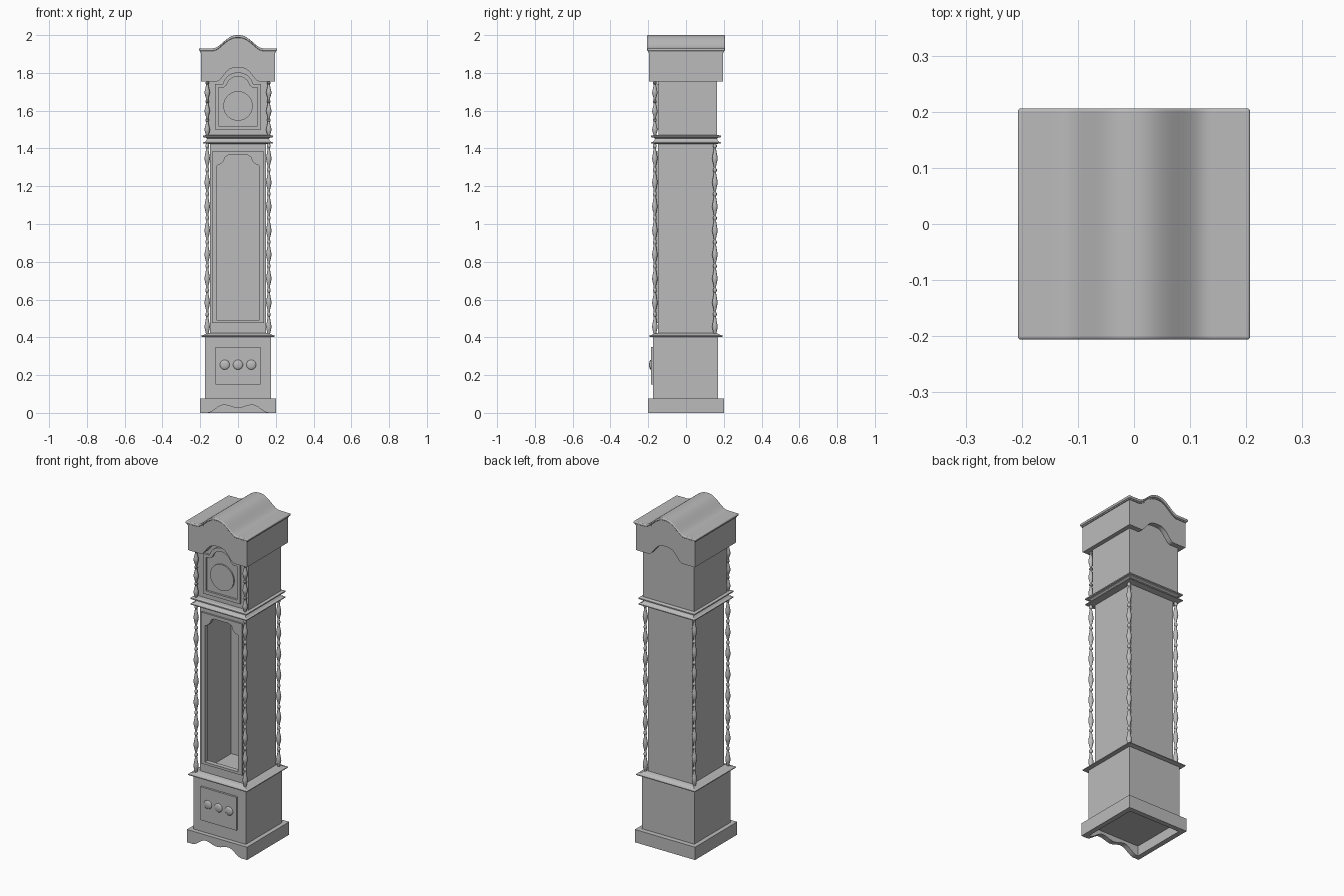
import bpy, bmesh, math
from mathutils import Vector

cube = bpy.data.objects.get("Cube")
if cube:
    bpy.data.objects.remove(cube, do_unlink=True)

grey = bpy.data.materials.new("plain_grey")
grey.use_nodes = True
COLOUR = (0.5, 0.5, 0.5, 1)
grey.diffuse_color = COLOUR
grey.node_tree.nodes["Principled BSDF"].inputs["Base Color"].default_value = COLOUR


def finish(name, bm, smooth=False, bevel=0):
    bmesh.ops.remove_doubles(bm, verts=bm.verts, dist=0.00001)
    bmesh.ops.recalc_face_normals(bm, faces=bm.faces)
    mesh = bpy.data.meshes.new(name)
    bm.to_mesh(mesh)
    bm.free()
    mesh.materials.append(grey)
    obj = bpy.data.objects.new(name, mesh)
    bpy.context.collection.objects.link(obj)
    if bevel:
        mod = obj.modifiers.new("rounded_edges", "BEVEL")
        mod.width, mod.segments, mod.limit_method = bevel, 3, "ANGLE"
        mod.angle_limit = math.radians(50)
    if smooth:
        bpy.ops.object.select_all(action="DESELECT")
        obj.select_set(True)
        bpy.context.view_layer.objects.active = obj
        bpy.ops.object.shade_smooth_by_angle(angle=math.radians(35))
    return obj


def loft(name, rings, caps=True, **kw):
    """Skin a stack of point rings with quads."""
    bm = bmesh.new()
    loops = [[bm.verts.new(p) for p in ring] for ring in rings]
    n = len(loops[0])
    for a, b in zip(loops, loops[1:]):
        for i in range(n):
            j = (i + 1) % n
            bm.faces.new((a[i], a[j], b[j], b[i]))
    if caps:
        bm.faces.new(loops[0])
        bm.faces.new(loops[-1])
    return finish(name, bm, **kw)


def box(name, x0, x1, y0, y1, z0, z1):
    return loft(name, [[(x0, y0, z), (x1, y0, z), (x1, y1, z), (x0, y1, z)] for z in (z0, z1)])


def moulding(name, profile):
    """Square moulding from (half width, height) pairs."""
    return loft(name, [[(-w, -w, z), (w, -w, z), (w, w, z), (-w, w, z)] for w, z in profile])


def extrude(name, outline, y0, y1, **kw):
    return loft(name, [[(x, y, z) for x, z in outline] for y in (y0, y1)], **kw)


def mirrored(half):
    return half + [(-x, z) for x, z in reversed(half)]


def frame(name, outer, inner, y0, y1):
    """Flat frame between two matching half outlines."""
    o, i = mirrored(outer), mirrored(inner)
    rings = [[(x, y, z) for x, z in loop] for loop, y in ((o, y0), (o, y1), (i, y1), (i, y0), (o, y0))]
    return loft(name, rings, caps=False)


def bump(x, width, rise, power):
    t = min(abs(x) / width, 1) ** power
    return rise * (1 + math.cos(math.pi * t)) / 2


def strip(half, bottom, top, steps=48):
    """Closed outline between two height functions."""
    xs = [half * (2 * i / steps - 1) for i in range(steps + 1)]
    return [(x, bottom(x)) for x in xs] + [(x, top(x)) for x in reversed(xs)]


def spindle(name, x, y, z0, z1, beads):
    shape = [(0, .006), (.1, .008), (.22, .012), (.34, .0145), (.46, .0125), (.65, .008),
             (.78, .006), (.83, .010), (.90, .010), (.95, .006)]
    step = (z1 - z0) / beads
    pts = [(0, z0)] + [(r, z0 + (b + t) * step) for b in range(beads) for t, r in shape]
    pts += [(.006, z1), (0, z1)]
    bm = bmesh.new()
    vs = [bm.verts.new((x + r, y, z)) for r, z in pts]
    es = [bm.edges.new(pair) for pair in zip(vs, vs[1:])]
    bmesh.ops.spin(bm, geom=vs + es, cent=(x, y, 0), axis=(0, 0, 1), angle=math.tau, steps=12)
    finish(name, bm, smooth=True)


# Plinth: four boards, the front one with a scalloped lower edge
def scallop(x):
    return bump(abs(x) - .075, .09, .042, 1) if abs(x) > .075 else .026 + bump(abs(x) - .075, .075, .016, 1)


extrude("plinth_front", strip(.2, scallop, lambda x: .077), -.2, -.17)
box("plinth_back", -.2, .2, .17, .2, 0, .077)
for side, s in (("left", 1), ("right", -1)):
    box("plinth_" + side, min(s * .2, s * .17), max(s * .2, s * .17), -.17, .17, 0, .077)

# Lower case with raised panel and three domed studs
box("lower_case", -.174, .174, -.174, .17, .06, .405)
box("lower_panel", -.12, .12, -.186, -.17, .15, .35)
for i in (-1, 0, 1):
    bm = bmesh.new()
    bmesh.ops.create_uvsphere(bm, u_segments=20, v_segments=12, radius=.026)
    bmesh.ops.scale(bm, vec=Vector((1, .35, 1)), verts=bm.verts)
    bmesh.ops.translate(bm, vec=Vector((i * .07, -.186, .255)), verts=bm.verts)
    finish("panel_stud", bm, smooth=True)

moulding("lower_moulding", [(.176, .401), (.196, .404), (.196, .409), (.182, .413), (.168, .42), (.15, .424)])

# Hollow trunk with an arched opening and door frame
box("trunk_back", -.148, .148, .13, .15, .415, 1.43)
for side, s in (("left", 1), ("right", -1)):
    box("trunk_" + side, min(s * .148, s * .136), max(s * .148, s * .136), -.13, .13, .415, 1.43)
opening = [(.11, .49), (.11, 1.31), (.09, 1.318), (.075, 1.335), (.068, 1.355), (.05, 1.365)]


def surround(w, z0, z1):
    return [(w, z0), (w, z1)] + [(x, z1) for x, z in opening[2:]]


frame("trunk_front", surround(.148, .415, 1.43), opening, -.148, -.13)
frame("trunk_door_frame", surround(.137, .475, 1.385), opening, -.158, -.147)

# Turned columns
for side, s in (("left", 1), ("right", -1)):
    spindle("trunk_front_column_" + side, s * .163, -.165, .412, 1.43, 8)
    spindle("trunk_back_column_" + side, s * .163, .153, .412, 1.43, 8)
    spindle("hood_column_" + side, s * .163, -.165, 1.465, 1.76, 3)

moulding("upper_moulding", [(.155, 1.423), (.186, 1.427), (.186, 1.432), (.174, 1.436), (.166, 1.444),
                            (.164, 1.452), (.17, 1.457), (.186, 1.46), (.186, 1.467), (.172, 1.471)])

# Hood with arched door frame and round dial
box("hood_case", -.17, .17, -.145, .165, 1.465, 1.87)


def arched(w, z0, shoulder, r):
    arc = [math.radians(a) for a in range(15, 90, 9)]
    return ([(w, z0), (w, shoulder), (r + .015, shoulder)]
            + [(r * math.cos(a), 1.72 + r * math.sin(a)) for a in arc])


frame("hood_door_frame", arched(.122, 1.5, 1.74, .083), arched(.103, 1.52, 1.722, .062), -.157, -.144)
dial = [(.078 * math.cos(math.tau * i / 40), 1.625 + .078 * math.sin(math.tau * i / 40)) for i in range(40)]
extrude("dial", dial, -.153, -.144)


# Bonnet with arched lower edge, and curved crown above it
def crown_top(x):
    return 1.93 + bump(x, .135, .07, 1.2)


extrude("bonnet", strip(.195, lambda x: 1.755 + bump(x, .112, .073, 1.6), lambda x: crown_top(x) - .012),
        -.195, .195, smooth=True)
extrude("crown_bed", strip(.2, lambda x: crown_top(x) - .021, lambda x: crown_top(x) - .012),
        -.2, .2, smooth=True)
extrude("crown", strip(.207, lambda x: crown_top(x) - .014, crown_top), -.206, .206, smooth=True, bevel=.005)
